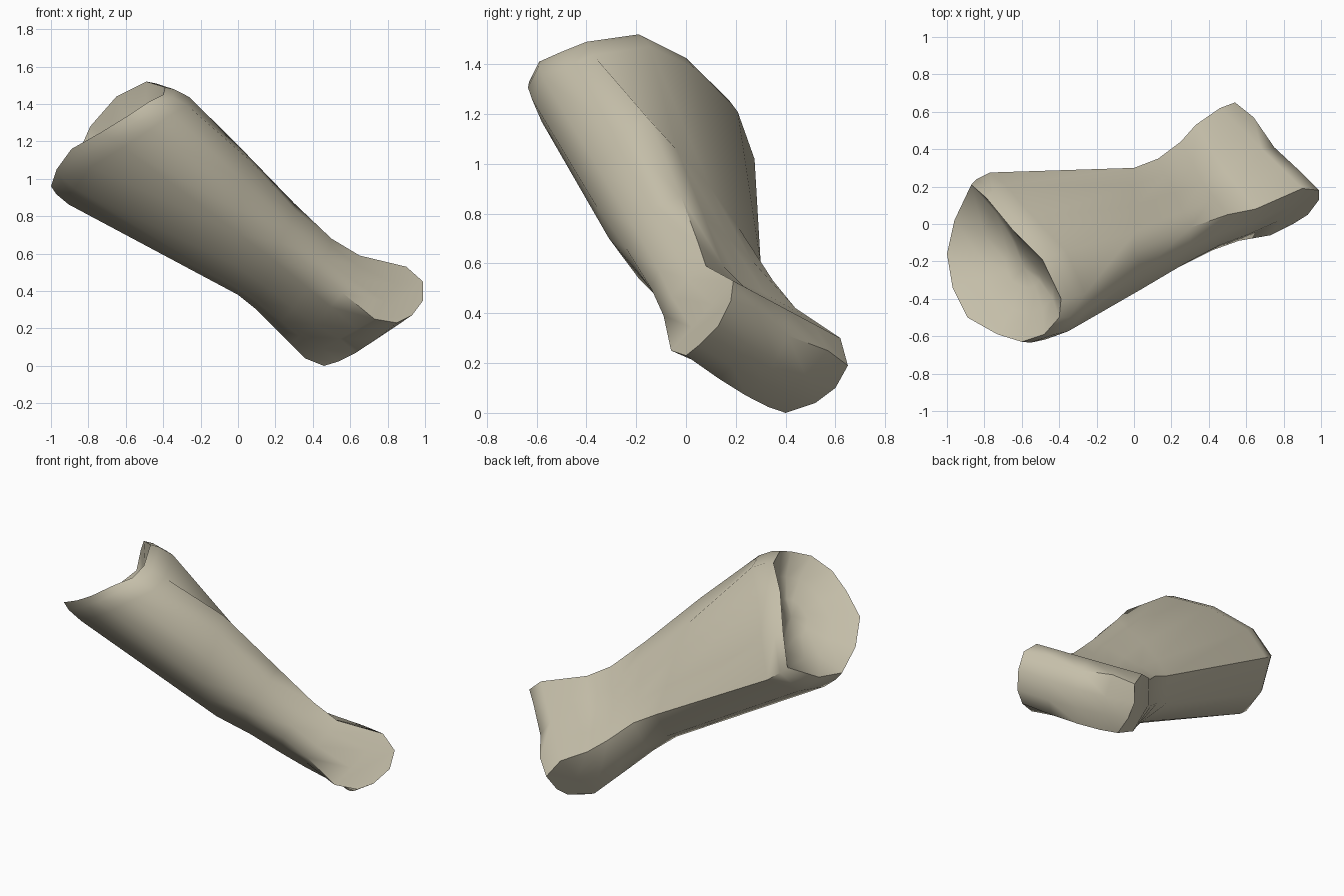
import bpy
import bmesh
import math
from mathutils import Vector

default_cube = bpy.data.objects.get("Cube")
if default_cube:
    bpy.data.objects.remove(default_cube, do_unlink=True)

# One bone colour
bone = bpy.data.materials.new("warm_bone")
bone.use_nodes = True
bone_colour = (0.56, 0.52, 0.40, 1)
bone.diffuse_color = bone_colour
bone.node_tree.nodes["Principled BSDF"].inputs["Base Color"].default_value = bone_colour

# Wavy socket rim, starting at the top ridge
rim_path = [(-.39, -.4, 1.49), (-.49, -.19, 1.52), (-.65, -.03, 1.44), (-.79, .14, 1.28),
            (-.87, .21, 1.1), (-.96, .02, .99), (-1, -.16, .96), (-.97, -.34, 1.05),
            (-.89, -.5, 1.16), (-.73, -.59, 1.25), (-.6, -.63, 1.33), (-.48, -.59, 1.41),
            (-.4, -.5, 1.45)]

# Four ridges that run along the shaft, from mid length to the knuckle
top_ridge = [(0, -.15, 1.18), (.3, -.02, .87), (.5, .05, .68), (.65, .08, .59), (.9, .19, .53)]
back_ridge = [(0, .3, .6), (.13, .35, .53), (.25, .44, .42), (.33, .53, .36), (.46, .62, .3)]
low_ridge = [(0, .1, .38), (.1, .18, .3), (.2, .26, .2), (.28, .34, .12), (.36, .42, .04)]
front_ridge = [(0, -.36, .83), (.22, -.24, .66), (.42, -.14, .5), (.56, -.09, .39),
               (.73, -.06, .25)]
# How far the back bows out at each station, then the other three sides
back_bow = [.04, .01, -.07, -.05, 0]
side_bow = [.14, .13, .11, .08, 0]

# Knuckle rows from top to bottom, each from the outer end to the inner end
knuckle_rows = [
    [(.99, .18, .45), (.89, .28, .42), (.75, .41, .31), (.64, .57, .25), (.54, .65, .19)],
    [(.99, .13, .35), (.74, .36, .21), (.5, .6, .1)],
    [(.93, .05, .27), (.69, .31, .12), (.48, .52, .04)],
    [(.85, 0, .23), (.63, .24, .07), (.46, .4, 0)]]

SIDE_STEPS = (4, 2, 4, 3)
SPAN = SIDE_STEPS[0]
axis = Vector((.8, .28, -.53)).normalized()


def average(points):
    return sum(points, Vector()) / len(points)


def away(point, middle):
    """Unit direction from the middle to a point, square to the shaft."""
    offset = point - middle
    return (offset - axis * offset.dot(axis)).normalized()


def section(corners, bows):
    """Closed ring through four ridge points, with its sides bowed outwards."""
    corners = [Vector(c) for c in corners]
    middle = average(corners)
    ring = []
    for i, (steps, bow) in enumerate(zip(SIDE_STEPS, bows)):
        start, end = corners[i], corners[(i + 1) % len(corners)]
        for step in range(steps):
            s = step / steps
            point = start.lerp(end, s)
            amount = bow * (end - start).length * 4 * s * (1 - s)
            ring.append(point + away(point, middle) * amount)
    return ring


def add_verts(bm, points):
    return [bm.verts.new(p) for p in points]


def bridge(bm, first, second, closed=True):
    count = len(first)
    for i in range(count if closed else count - 1):
        j = (i + 1) % count
        bm.faces.new((first[i], first[j], second[j], second[i]))


bm = bmesh.new()

# Bevelled rim and flared shoulder
rim_points = [Vector(p) for p in rim_path]
centre = average(rim_points)
outlines = [rim_points]
for shift, flare in ((.05, .02), (.14, .03)):
    outlines.append([p + axis * shift + away(p, centre) * flare for p in rim_points])

# Shaft
for *corners, back, side in zip(top_ridge, back_ridge, low_ridge, front_ridge,
                                back_bow, side_bow):
    outlines.append(section(corners, (back, side * 1.7, side, side * 1.5)))
rings = [add_verts(bm, outline) for outline in outlines]
for first, second in zip(rings, rings[1:]):
    bridge(bm, first, second)

# Hollow socket at the wide end
floor = centre + axis * .15
previous = rings[0]
for inward, sink in ((.35, .6), (.7, .92)):
    ring = add_verts(bm, [p.lerp(centre, inward) + (floor - centre) * sink
                          for p in rim_points])
    bridge(bm, previous, ring)
    previous = ring
hub = bm.verts.new(floor)
for i, vert in enumerate(previous):
    bm.faces.new((vert, previous[(i + 1) % len(previous)], hub))

# Rolled knuckle across the narrow end, with a groove near its top
last = rings[-1]
rows = [last[:SPAN + 1]]
for path in knuckle_rows:
    points = [Vector(p) for p in path]
    if len(points) <= SPAN:
        outer, middle, inner = points
        bend = middle - average([outer, inner])
        steps = [step / SPAN for step in range(SPAN + 1)]
        points = [outer.lerp(inner, s) + bend * 4 * s * (1 - s) for s in steps]
    rows.append(add_verts(bm, points))
low_start = SPAN + SIDE_STEPS[1]
low_end = low_start + SPAN + 1
rows.append(last[low_start:low_end][::-1])
for first, second in zip(rows, rows[1:]):
    bridge(bm, first, second, closed=False)

# Flat faces at both ends of the knuckle
bm.faces.new([row[0] for row in rows] + last[low_end:])
bm.faces.new([row[-1] for row in rows] + last[SPAN + 1:low_start][::-1])

bmesh.ops.recalc_face_normals(bm, faces=bm.faces)
mesh = bpy.data.meshes.new("finger_bone")
bm.to_mesh(mesh)
bm.free()
mesh.materials.append(bone)

finger_bone = bpy.data.objects.new("finger_bone", mesh)
bpy.context.collection.objects.link(finger_bone)
bpy.ops.object.select_all(action="DESELECT")
finger_bone.select_set(True)
bpy.context.view_layer.objects.active = finger_bone
bpy.ops.object.shade_smooth_by_angle(angle=math.radians(56))
